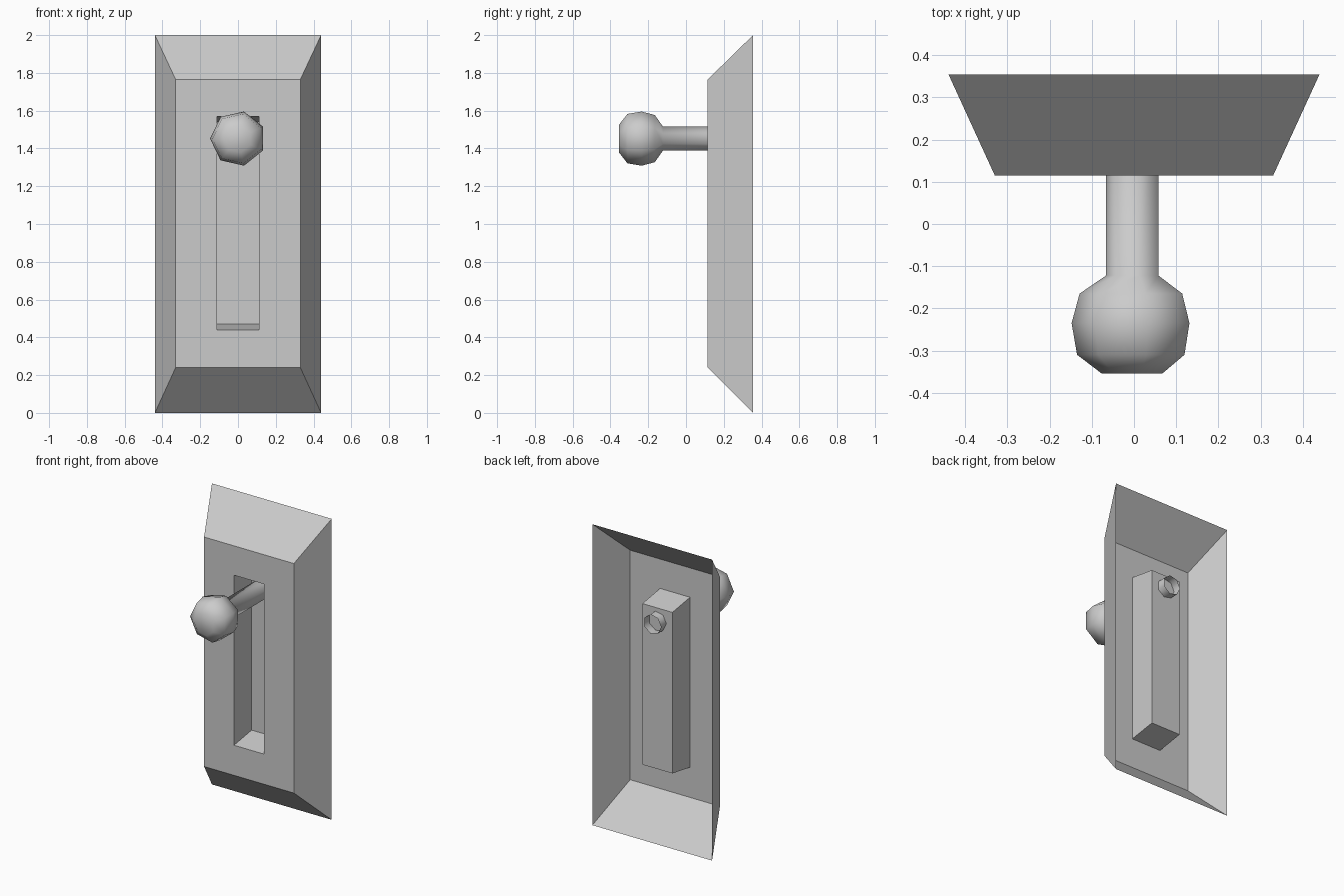
import bpy, bmesh, math

if "Cube" in bpy.data.objects:
    bpy.data.objects.remove(bpy.data.objects["Cube"])

grey = bpy.data.materials.new("grey")
grey.diffuse_color = (0.6, 0.6, 0.6, 1)
grey.use_nodes = True
grey.node_tree.nodes["Principled BSDF"].inputs["Base Color"].default_value = grey.diffuse_color


def loft(name, rings, cap_last):
    """Skin a series of equal-length point rings; optionally close the last one."""
    bm = bmesh.new()
    loops = [[bm.verts.new(p) for p in ring] for ring in rings]
    for a, b in zip(loops, loops[1:]):
        n = len(a)
        for i in range(n):
            j = (i + 1) % n
            bm.faces.new((a[i], a[j], b[j], b[i]))
    if cap_last:
        bm.faces.new(loops[-1])
    mesh = bpy.data.meshes.new(name)
    bm.to_mesh(mesh)
    bm.free()
    mesh.materials.append(grey)
    obj = bpy.data.objects.new(name, mesh)
    bpy.context.collection.objects.link(obj)
    return obj


def rect(half_x, y, z0, z1):
    return [(-half_x, y, z0), (half_x, y, z0), (half_x, y, z1), (-half_x, y, z1)]


def heptagon(r, y, z=1.452):
    return [(-r * math.cos(i * math.tau / 7) - 0.001, y, z - r * math.sin(i * math.tau / 7))
            for i in range(7)]


# Hollow wall plate: bevelled rim, front face, then the recessed slot
loft("switch_plate", [rect(0.44, 0.355, 0, 2), rect(0.33, 0.115, 0.24, 1.765),
                      rect(0.11, 0.115, 0.44, 1.57), rect(0.11, 0.30, 0.47, 1.54)], True)

# Lever: open rod passing through the slot, ending in a round knob
profile = [(0.065, 0.355), (0.065, -0.122), (0.128, -0.165), (0.147, -0.235),
           (0.134, -0.31), (0.075, -0.355)]
lever = loft("lever", [heptagon(r, y) for r, y in profile], True)
bpy.context.view_layer.objects.active = lever
lever.select_set(True)
bpy.ops.object.shade_smooth_by_angle(angle=math.radians(65))
